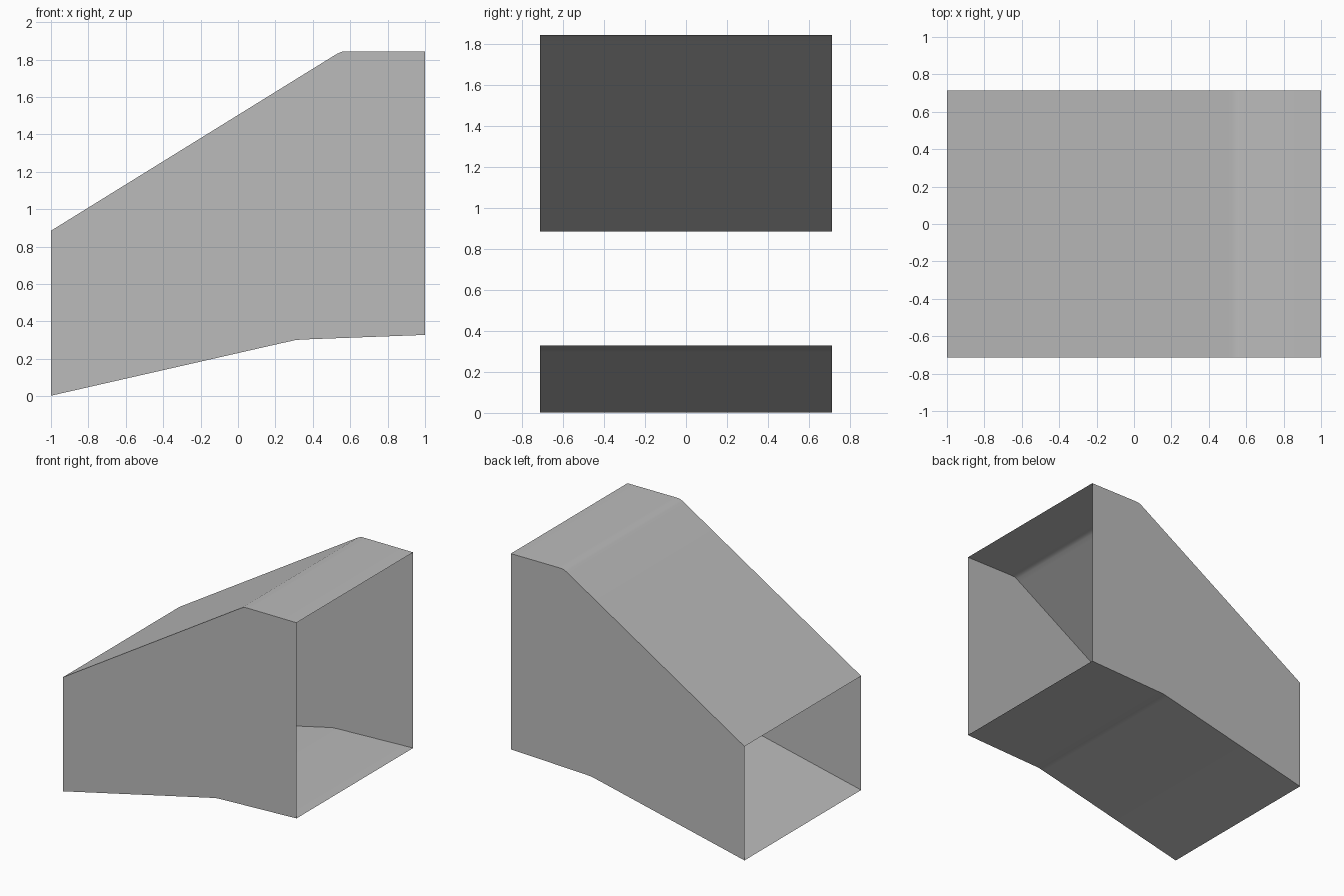
import bpy
import bmesh
import math

cube = bpy.data.objects.get("Cube")
if cube:
    bpy.data.objects.remove(cube, do_unlink=True)

HALF_WIDTH = 0.713

# Roof and floor lines, running from the low end to the tall end
ROOF = [(-1, 0.885), (0.5, 1.813), (0.53, 1.831), (0.555, 1.842), (0.6, 1.843), (1, 1.842)]
FLOOR = [(-1, 0.003), (0.22, 0.281), (0.27, 0.292), (0.31, 0.301), (0.36, 0.304), (1, 0.328)]

# Single grey sheet-metal colour
grey = bpy.data.materials.new("sheet_grey")
grey.use_nodes = True
colour = (0.5, 0.5, 0.5, 1)
grey.diffuse_color = colour
grey.node_tree.nodes["Principled BSDF"].inputs["Base Color"].default_value = colour

# Open-ended duct shell: roof and floor strips joined by two flat side walls
bm = bmesh.new()


def rail(line, y):
    return [bm.verts.new((x, y, z)) for x, z in line]


roof_front, roof_back = rail(ROOF, -HALF_WIDTH), rail(ROOF, HALF_WIDTH)
floor_front, floor_back = rail(FLOOR, -HALF_WIDTH), rail(FLOOR, HALF_WIDTH)

for i in range(len(ROOF) - 1):
    bm.faces.new((roof_front[i], roof_front[i + 1], roof_back[i + 1], roof_back[i]))
    bm.faces.new((floor_back[i], floor_back[i + 1], floor_front[i + 1], floor_front[i]))

bm.faces.new(floor_front + roof_front[::-1])
bm.faces.new(roof_back + floor_back[::-1])

mesh = bpy.data.meshes.new("duct_shell")
bm.to_mesh(mesh)
bm.free()
mesh.materials.append(grey)

duct = bpy.data.objects.new("duct_shell", mesh)
bpy.context.collection.objects.link(duct)
bpy.context.view_layer.objects.active = duct
duct.select_set(True)
bpy.ops.object.shade_smooth_by_angle(angle=math.radians(30))
